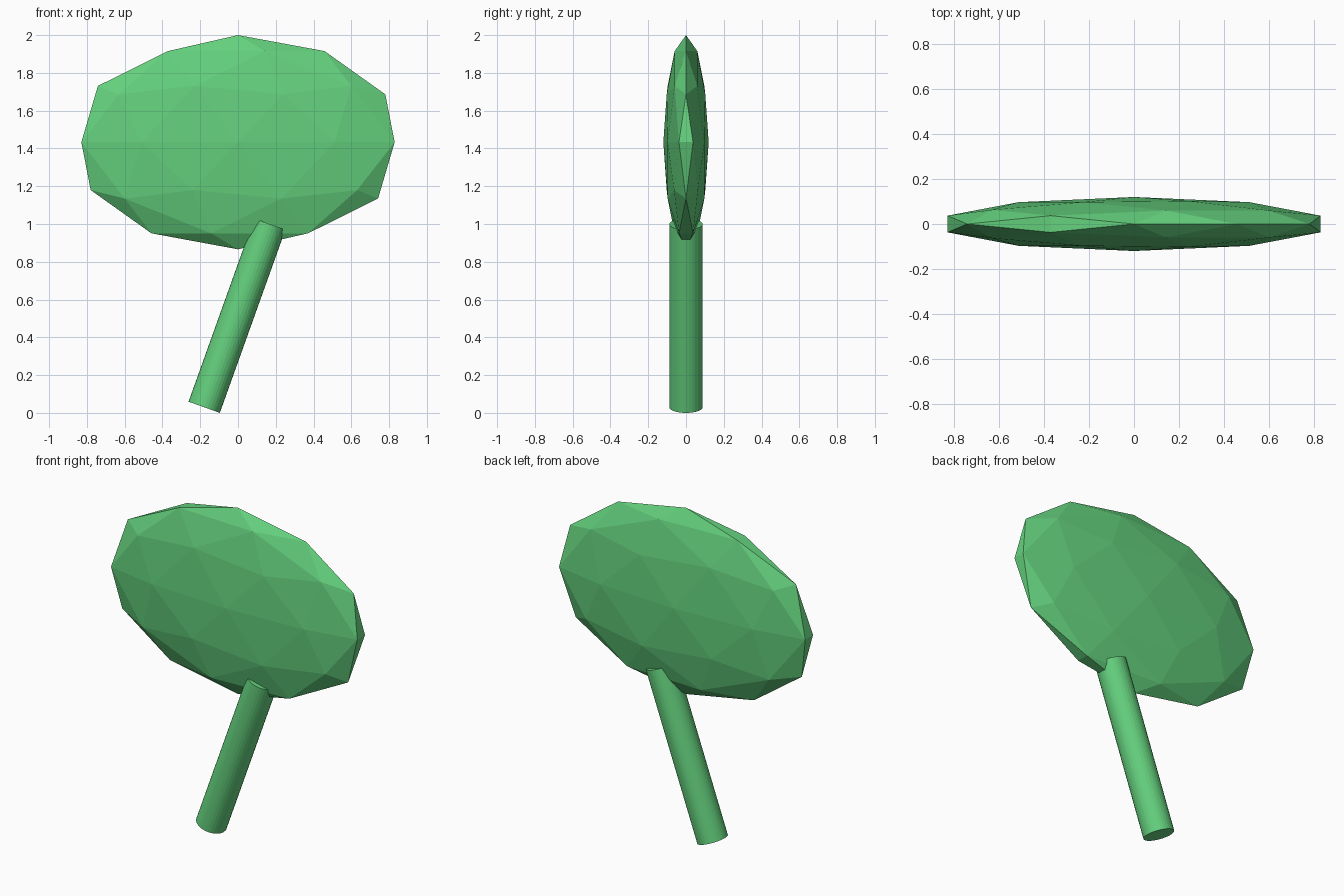
import bpy
import math
from mathutils import Vector

if "Cube" in bpy.data.objects:
    bpy.data.objects.remove(bpy.data.objects["Cube"])

green = bpy.data.materials.new("leaf green")
green.diffuse_color = (0.127, 0.63, 0.205, 1.0)
green.use_nodes = True
green.node_tree.nodes["Principled BSDF"].inputs["Base Color"].default_value = green.diffuse_color

# Flattened low-poly canopy
bpy.ops.mesh.primitive_ico_sphere_add(subdivisions=2, radius=1, location=(0, 0, 1.433))
canopy = bpy.context.object
canopy.name = "canopy"
canopy.scale = (0.872, 0.12, 0.567)
canopy.data.materials.append(green)

# Leaning trunk, its lowest rim point resting on z = 0
radius, length, lean = 0.088, 1.03, math.radians(19.7)
axis = Vector((math.sin(lean), 0, math.cos(lean)))
base = Vector((-0.179, 0, radius * math.sin(lean)))
bpy.ops.mesh.primitive_cylinder_add(vertices=32, radius=radius, depth=length,
                                    location=base + axis * length / 2,
                                    rotation=(0, lean, 0))
trunk = bpy.context.object
trunk.name = "trunk"
trunk.data.materials.append(green)
